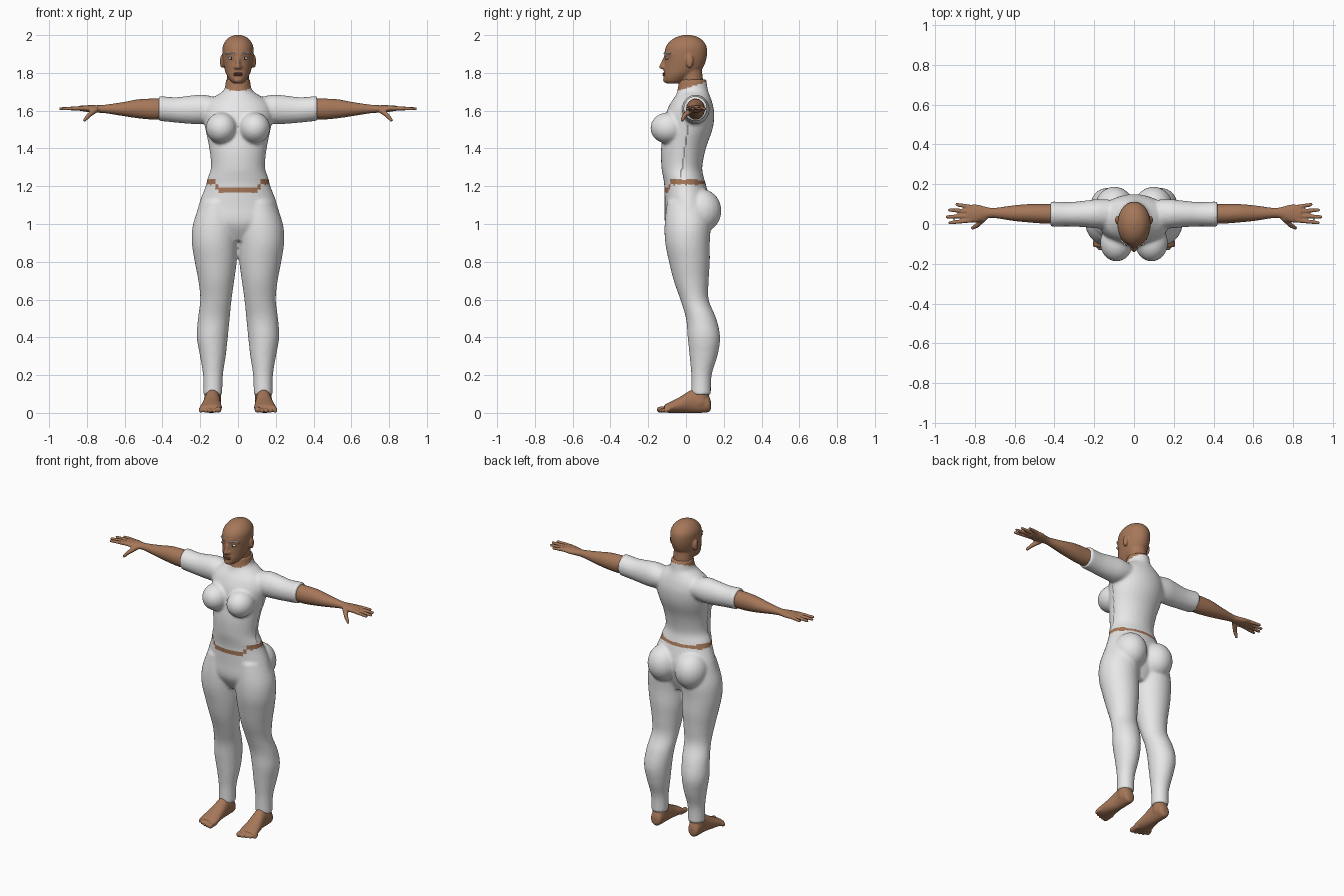
import bpy
import bmesh
import math
from mathutils import Matrix, Vector

cube = bpy.data.objects.get("Cube")
if cube:
    bpy.data.objects.remove(cube, do_unlink=True)


def make_material(name, red, green, blue):
    mat = bpy.data.materials.new(name)
    mat.use_nodes = True
    colour = (red, green, blue, 1)
    mat.diffuse_color = colour
    mat.node_tree.nodes["Principled BSDF"].inputs["Base Color"].default_value = colour
    return mat


white = make_material("suit white", .8, .8, .8)
skin = make_material("brown skin", .38, .185, .1)
seam = make_material("seam grey", .3, .3, .3)
lip = make_material("lip brown", .25, .09, .06)
dark = make_material("dark brown", .03, .02, .015)


def blob(bm, centre, radii):
    """Ellipsoid."""
    matrix = Matrix.Translation(centre) @ Matrix.Diagonal((*radii, 1))
    bmesh.ops.create_uvsphere(bm, u_segments=20, v_segments=14, radius=1, matrix=matrix)


def rod(bm, start, end, r_start, r_end):
    """Rounded, tapering rod: a ball whose two halves are pulled apart."""
    start, end = Vector(start), Vector(end)
    turn = (end - start).to_track_quat("Z", "Y")
    ball = bmesh.ops.create_uvsphere(bm, u_segments=16, v_segments=10, radius=1)
    for v in ball["verts"]:
        centre, radius = (end, r_end) if v.co.z > .01 else (start, r_start)
        v.co = centre + turn @ (v.co * radius)


def loft(bm, axis, stations, side=1, sides=32, steps=4):
    """Elliptical rings along an axis; station = position and the two spans across it."""
    pts = [Vector(s) for s in stations]
    path = []
    for i in range(len(pts) - 1):
        a, b, c, d = (pts[min(max(i + k, 0), len(pts) - 1)] for k in (-1, 0, 1, 2))
        for j in range(steps):
            t = j / steps
            path.append(b + (c - a) * (t / 2) + (a * 2 - b * 5 + c * 4 - d) * (t * t / 2)
                        + (b * 3 - a - c * 3 + d) * (t ** 3 / 2))
    path.append(pts[-1])
    rings = []
    for pos, a0, a1, b0, b1 in path:
        ring = []
        for k in range(sides):
            angle = math.tau * k / sides
            co = [(a0 + a1) / 2 + (a1 - a0) / 2 * math.cos(angle),
                  (b0 + b1) / 2 + (b1 - b0) / 2 * math.sin(angle)]
            co.insert(axis, pos)
            co[0] *= side
            ring.append(bm.verts.new(co))
        rings.append(ring)
    for low, high in zip(rings, rings[1:]):
        for k in range(sides):
            n = (k + 1) % sides
            bm.faces.new((low[k], low[n], high[n], high[k]))
    bm.faces.new(rings[0])
    bm.faces.new(rings[-1])


def finish(bm, name, mats, voxel=0, smooth=0, rule=None):
    """Turn the parts into one object, fuse them, and colour faces by a rule."""
    bmesh.ops.recalc_face_normals(bm, faces=bm.faces[:])
    mesh = bpy.data.meshes.new(name)
    bm.to_mesh(mesh)
    bm.free()
    obj = bpy.data.objects.new(name, mesh)
    bpy.context.collection.objects.link(obj)
    if voxel:
        fuse = obj.modifiers.new("fuse", "REMESH")
        fuse.mode = "VOXEL"
        fuse.voxel_size = voxel
        relax = obj.modifiers.new("relax", "SMOOTH")
        relax.factor = .5
        relax.iterations = smooth
        graph = bpy.context.evaluated_depsgraph_get()
        mesh = bpy.data.meshes.new_from_object(obj.evaluated_get(graph))
        obj.modifiers.clear()
        obj.data = mesh
    mesh.materials.clear()
    for mat in mats:
        mesh.materials.append(mat)
    for poly in mesh.polygons:
        poly.use_smooth = True
        poly.material_index = rule(poly.center) if rule else 0


def suit_colour(p):
    """Bare waist strip, open collar and side seams."""
    ax = abs(p.x)
    if p.z > 1.705 + (p.y + .04) * .33:
        return 1
    if p.y > .05 and ax < .12:
        low, width = 1.212, .018
    else:
        low, width = (1.165 if ax < .1 else 1.185 if ax < .12 else 1.207), .028
    if ax < .2 and low < p.z < low + width:
        return 1
    on_seam = abs(p.y + .03 - (p.z - 1.24) * .15) < .004
    return 2 if on_seam and 1.25 < p.z < 1.53 and ax > .11 else 0


# Suit: torso, breasts, buttocks, legs and short sleeves
bm = bmesh.new()
torso = [(.91, .07, -.06, .08), (1, .215, -.11, .115), (1.1, .208, -.113, .13),
         (1.2, .172, -.115, .108), (1.24, .162, -.12, .096), (1.3, .143, -.13, .086),
         (1.4, .152, -.132, .105), (1.5, .172, -.118, .14), (1.58, .183, -.108, .15),
         (1.64, .165, -.082, .14), (1.68, .115, -.055, .126), (1.71, .074, -.045, .116),
         (1.765, .064, -.036, .108)]
loft(bm, 2, [(z, -x, x, front, back) for z, x, front, back in torso])
leg = [(1.12, .02, .195, -.1, .12), (1, .0, .238, -.113, .13), (.9, .003, .244, -.11, .126),
       (.8, .007, .229, -.09, .126), (.7, .02, .21, -.065, .12), (.6, .034, .2, -.03, .12),
       (.5, .044, .212, 0, .16), (.4, .054, .218, .009, .181), (.3, .065, .201, .019, .166),
       (.2, .08, .185, .028, .136), (.095, .083, .183, .028, .132)]
sleeve = [(.09, -.02, .12, 1.55, 1.665), (.18, -.022, .125, 1.53, 1.684),
          (.25, -.016, .117, 1.53, 1.68), (.33, -.012, .11, 1.537, 1.671),
          (.42, -.014, .114, 1.546, 1.678)]
for side in (1, -1):
    loft(bm, 2, leg, side)
    loft(bm, 0, sleeve, side)
    blob(bm, (side * .088, -.095, 1.508), (.083, .094, .083))
    blob(bm, (side * .098, .08, 1.07), (.1, .108, .115))
finish(bm, "suit", [white, skin, seam], .009, 5, suit_colour)

# Head with neck, nose and ears
bm = bmesh.new()
head = [(1.744, .026, -.105, -.03), (1.76, .043, -.118, 0), (1.79, .061, -.119, .045),
        (1.82, .071, -.117, .085), (1.86, .079, -.114, .104), (1.9, .083, -.115, .112),
        (1.94, .081, -.106, .109), (1.97, .066, -.082, .09), (1.99, .044, -.05, .062),
        (2.001, .015, -.01, .022)]
loft(bm, 2, [(z, -x, x, front, back) for z, x, front, back in head])
rod(bm, (0, .04, 1.68), (0, .025, 1.83), .06, .06)
rod(bm, (0, -.108, 1.885), (0, -.132, 1.832), .009, .012)
blob(bm, (0, -.108, 1.762), (.022, .014, .014))
for side in (1, -1):
    blob(bm, (side * .014, -.118, 1.83), (.01, .011, .009))
    blob(bm, (side * .085, .02, 1.86), (.011, .02, .035))
    rod(bm, (side * .018, -.108, 1.9), (side * .06, -.078, 1.9), .009, .008)
finish(bm, "head", [skin], .006, 4)

# Lips
bm = bmesh.new()
for z in (1.797, 1.788):
    blob(bm, (0, -.114, z), (.025, .01, .006))
finish(bm, "lips", [lip])

for side, label in ((1, "left"), (-1, "right")):
    # Eye, pupil and brow
    bm = bmesh.new()
    blob(bm, (side * .036, -.1, 1.877), (.018, .009, .007))
    finish(bm, label + "_eye", [white])
    bm = bmesh.new()
    blob(bm, (side * .036, -.105, 1.877), (.006, .006, .006))
    finish(bm, label + "_pupil", [dark])
    bm = bmesh.new()
    rod(bm, (side * .022, -.115, 1.903), (side * .062, -.084, 1.905), .004, .004)
    finish(bm, label + "_brow", [white])

    # Forearm, palm, four fingers and thumb
    bm = bmesh.new()
    forearm = [(.37, 0, .1, 1.557, 1.663), (.45, .002, .1, 1.553, 1.664),
               (.53, .008, .1, 1.56, 1.66), (.61, .016, .093, 1.572, 1.645),
               (.7, .03, .081, 1.586, 1.632), (.74, .027, .085, 1.589, 1.629),
               (.79, .008, .098, 1.592, 1.629), (.84, .01, .096, 1.6, 1.626)]
    loft(bm, 0, forearm, side)
    tips = [(.89, .098), (.927, .07), (.939, .036), (.925, .006)]
    for i, (x, y) in enumerate(tips):
        rod(bm, (side * .82, .085 - i * .022, 1.613), (side * x, y, 1.61), .012, .009)
    rod(bm, (side * .755, .03, 1.605), (side * .79, -.008, 1.575), .017, .012)
    rod(bm, (side * .79, -.008, 1.575), (side * .812, -.02, 1.55), .012, .009)
    finish(bm, label + "_forearm_and_hand", [skin], .005, 3)

    # Foot, ankle and toes
    bm = bmesh.new()
    foot = [(.132, .12, .15, .02, .06), (.12, .1, .17, .004, .09), (.08, .096, .175, 0, .125),
            (.03, .094, .177, 0, .122), (-.03, .09, .19, 0, .086), (-.08, .085, .2, 0, .06),
            (-.115, .088, .203, .002, .042)]
    loft(bm, 1, foot, side)
    rod(bm, (side * .135, .078, .06), (side * .134, .08, .2), .045, .044)
    for i in range(5):
        radius = .017 if i == 0 else .012
        x = .104 + i * .023
        rod(bm, (side * x, -.09, .02), (side * x, -.138 + i * i * .002, radius),
            radius, radius)
    finish(bm, label + "_foot", [skin], .005, 3)
